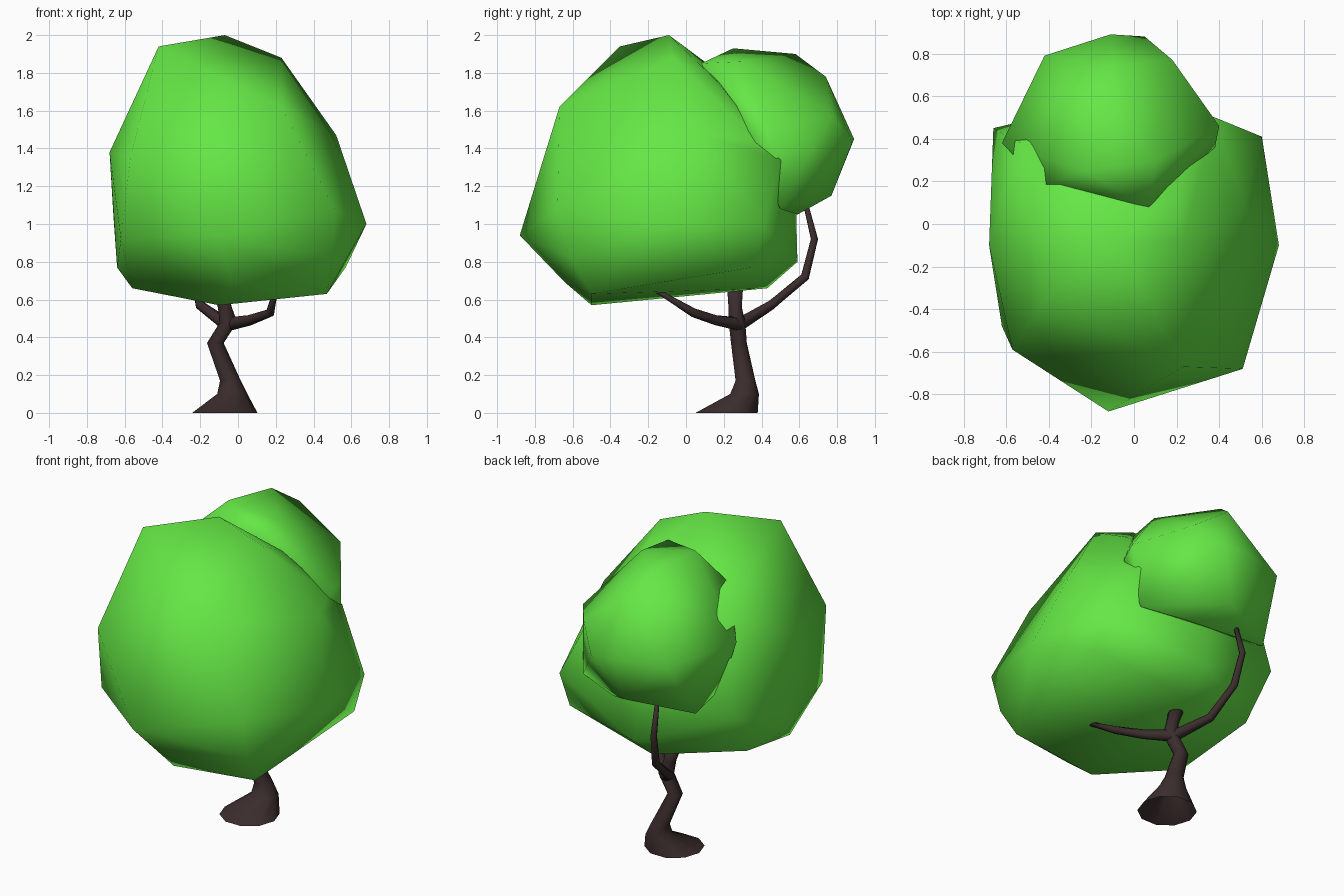
import bpy
import bmesh
import math
from mathutils import Vector

default_cube = bpy.data.objects.get("Cube")
if default_cube:
    bpy.data.objects.remove(default_cube, do_unlink=True)


def make_material(name, colour):
    material = bpy.data.materials.new(name)
    material.use_nodes = True
    material.diffuse_color = (*colour, 1)
    shader = next(n for n in material.node_tree.nodes if n.type == 'BSDF_PRINCIPLED')
    shader.inputs["Base Color"].default_value = (*colour, 1)
    shader.inputs["Roughness"].default_value = .9
    return material


leaf_green = make_material("leaf green", (.13, .8, .06))
bark_brown = make_material("bark brown", (.043, .025, .025))


def finish(name, bm, material):
    """Turn the bmesh into a smooth shaded object with one material."""
    bmesh.ops.recalc_face_normals(bm, faces=bm.faces[:])
    for face in bm.faces:
        face.smooth = True
    mesh = bpy.data.meshes.new(name)
    bm.to_mesh(mesh)
    bm.free()
    mesh.materials.append(material)
    obj = bpy.data.objects.new(name, mesh)
    bpy.context.scene.collection.objects.link(obj)
    return obj


def foliage(name, corners):
    """Faceted leaf mass: the convex hull around a few corner points."""
    bm = bmesh.new()
    for corner in corners:
        bm.verts.new(corner)
    bmesh.ops.convex_hull(bm, input=bm.verts[:])
    loose = [v for v in bm.verts if not v.link_faces]
    bmesh.ops.delete(bm, geom=loose, context='VERTS')
    return finish(name, bm, leaf_green)


def limb(name, path, level=False, sides=8):
    """Tapered tube through (centre, radius) stations; level keeps rings flat."""
    bm = bmesh.new()
    centres = [Vector(centre) for centre, radius in path]
    rings = []
    for i, (centre, radius) in enumerate(path):
        ahead = centres[min(i + 1, len(path) - 1)]
        behind = centres[max(i - 1, 0)]
        along = Vector((0, 0, 1)) if level else (ahead - behind).normalized()
        side = Vector((0, 1, 0)).cross(along)
        if side.length < .3:
            side = Vector((1, 0, 0)).cross(along)
        side.normalize()
        other = along.cross(side)
        ring = []
        for k in range(sides):
            angle = math.tau * k / sides
            offset = side * math.cos(angle) + other * math.sin(angle)
            ring.append(bm.verts.new(centres[i] + offset * radius))
        rings.append(ring)
    for lower, upper in zip(rings, rings[1:]):
        for k in range(sides):
            n = (k + 1) % sides
            bm.faces.new((lower[k], lower[n], upper[n], upper[k]))
    bm.faces.new(rings[-1])
    return finish(name, bm, bark_brown)


# Large leaf mass: crown, waist, then underside
foliage("main_canopy", [
    (-.07, -.09, 2), (-.42, -.35, 1.94), (.23, -.07, 1.88),
    (.2, .16, 1.76), (.23, -.67, 1.62), (-.54, .38, 1.65),
    (.52, .08, 1.47), (.36, .39, 1.44), (.68, -.1, 1), (.6, .41, .99),
    (.38, .5, 1.34), (-.1, .58, 1.2), (-.66, .45, 1.05),
    (-.68, -.1, 1.38), (-.57, -.59, 1.35),
    (-.62, -.48, .92), (-.12, -.88, .94), (.51, -.68, 1.08),
    (.5, -.61, .82), (.47, -.5, .63), (.57, .35, .77), (-.03, -.64, .69),
    (-.1, -.5, .57), (-.56, -.24, .66), (-.64, -.11, .77), (-.62, .27, .77),
    (-.05, .59, .8), (-.07, .43, .66),
])

# Small leaf mass on the back: crown, waist, then underside
foliage("rear_canopy", [
    (-.24, .25, 1.93), (-.17, .58, 1.9), (.1, .3, 1.86), (-.43, .18, 1.75),
    (.07, .08, 1.85), (-.09, .74, 1.78),
    (-.11, .89, 1.45), (.05, .88, 1.43), (-.42, .79, 1.45), (.18, .77, 1.58),
    (.4, .46, 1.5), (.38, .36, 1.45), (-.62, .38, 1.5),
    (-.1, .77, 1.15), (.1, .59, 1.05), (-.48, .59, 1.09), (.37, .5, 1.08),
    (-.54, .42, 1.2),
])

# Crooked trunk with a flared open foot and a short flared stub on top
limb("trunk", [
    ((-.07, .215, 0), .173),
    ((-.03, .31, .1), .08),
    ((-.04, .315, .17), .055),
    ((-.12, .28, .37), .044),
    ((-.05, .27, .48), .046),
    ((-.07, .26, .56), .037),
    ((-.1, .26, .66), .044),
], level=True, sides=10)

# Two thin branches leaving the fork
limb("rear_branch", [
    ((-.05, .27, .46), .035),
    ((-.2, .45, .57), .026),
    ((-.23, .63, .72), .023),
    ((-.25, .68, .92), .019),
    ((-.24, .63, 1.12), .013),
])
limb("front_branch", [
    ((-.05, .28, .47), .036),
    ((.06, .16, .49), .028),
    ((.17, .04, .53), .024),
    ((.2, -.16, .65), .013),
])
